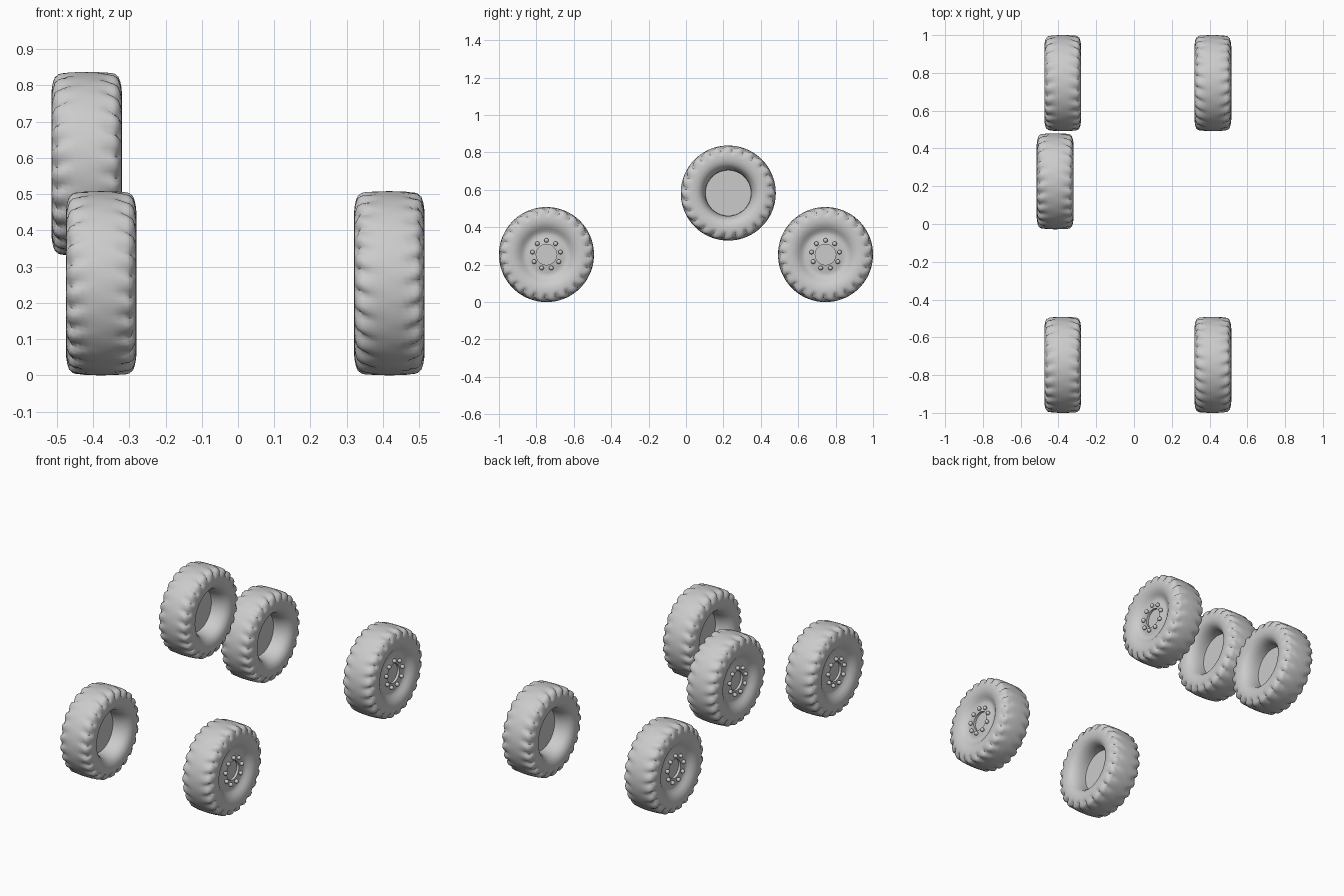
import bpy, bmesh, math

if "Cube" in bpy.data.objects:
    bpy.data.objects.remove(bpy.data.objects["Cube"])

BLOCKS, PER = 24, 6
SEGS = BLOCKS * PER


def ring_surface(name, profile, segs, offset=None, cap_start=False, cap_end=False):
    """Revolve (radius, x) points around the x axis."""
    bm = bmesh.new()
    rings = []
    for r, x in profile:
        ring = []
        for i in range(segs):
            rr, xx = offset(r, x, i) if offset else (r, x)
            a = 2 * math.pi * i / segs
            ring.append(bm.verts.new((xx, rr * math.cos(a), rr * math.sin(a))))
        rings.append(ring)
    for a, b in zip(rings, rings[1:]):
        for i in range(segs):
            j = (i + 1) % segs
            bm.faces.new((a[i], a[j], b[j], b[i]))
    if cap_start:
        bm.faces.new(rings[0])
    if cap_end:
        bm.faces.new(rings[-1])
    bmesh.ops.recalc_face_normals(bm, faces=bm.faces)
    mesh = bpy.data.meshes.new(name)
    bm.to_mesh(mesh)
    bm.free()
    mesh.shade_smooth()
    mesh.set_sharp_from_angle(angle=math.radians(50))
    return mesh


def tread(r, x, i):
    """Scalloped grooves in both shoulders, slanted and staggered."""
    if r < 0.222 or abs(x) < 0.045:
        return r, x
    phase = (i / PER + (0.5 if x < 0 else 0) + (abs(x) - 0.06) * 6) % 1
    cut = max(0, 1 - phase / 0.5) if phase < 0.5 else max(0, (phase - 0.83) / 0.17)
    weight = 1.0 if abs(x) > 0.06 else 0.4
    return r - 0.013 * cut * weight, x - math.copysign(0.006 * cut * weight, x)


# Tyre cross-section: inner bore, tread, outer dish
inner = [(0.122, 0.0), (0.123, -0.025), (0.128, -0.05), (0.138, -0.073),
         (0.154, -0.089), (0.175, -0.0965), (0.195, -0.0975), (0.213, -0.0955)]
crown = [(0.226, -0.093), (0.240, -0.088), (0.2485, -0.078), (0.251, -0.069),
         (0.2525, -0.052), (0.2535, -0.03), (0.254, 0)]
outer = [(r, -x) for r, x in reversed(inner[4:])]
dish = [(0.138, 0.078), (0.124, 0.067), (0.110, 0.062), (0.095, 0.064),
        (0.075, 0.069), (0.055, 0.072), (0.055, 0.058)]
profile = inner + crown + [(r, -x) for r, x in reversed(crown[:-1])] + outer + dish

tyre = ring_surface("tyre", profile, SEGS, tread, cap_end=True)
# Flat disc closing the bore from the inner side
disc = ring_surface("inner_disc", [(0.124, -0.001), (0.124, 0.003)], 16,
                    cap_start=True, cap_end=True)

# Nine rounded wheel nuts
bm = bmesh.new()
for k in range(9):
    a = math.pi / 2 + 2 * math.pi * k / 9
    made = bmesh.ops.create_uvsphere(bm, u_segments=12, v_segments=8, radius=0.012)
    bmesh.ops.translate(bm, verts=made["verts"],
                        vec=(0.078, 0.076 * math.cos(a), 0.076 * math.sin(a)))
nuts = bpy.data.meshes.new("wheel_nuts")
bm.to_mesh(nuts)
bm.free()
nuts.shade_smooth()

# Four road wheels and the side-mounted spare
places = {
    "front_right": (0.4175, -0.746, 0.254),
    "rear_right": (0.4175, 0.746, 0.254),
    "front_left": (-0.3775, -0.746, 0.254),
    "rear_left": (-0.3775, 0.746, 0.254),
    "spare": (-0.4175, 0.226, 0.583),
}
for label, loc in places.items():
    for mesh in (tyre, disc, nuts):
        ob = bpy.data.objects.new(f"{label}_{mesh.name}", mesh)
        ob.location = loc
        ob.rotation_euler.z = 0 if loc[0] > 0 else math.pi
        bpy.context.collection.objects.link(ob)
